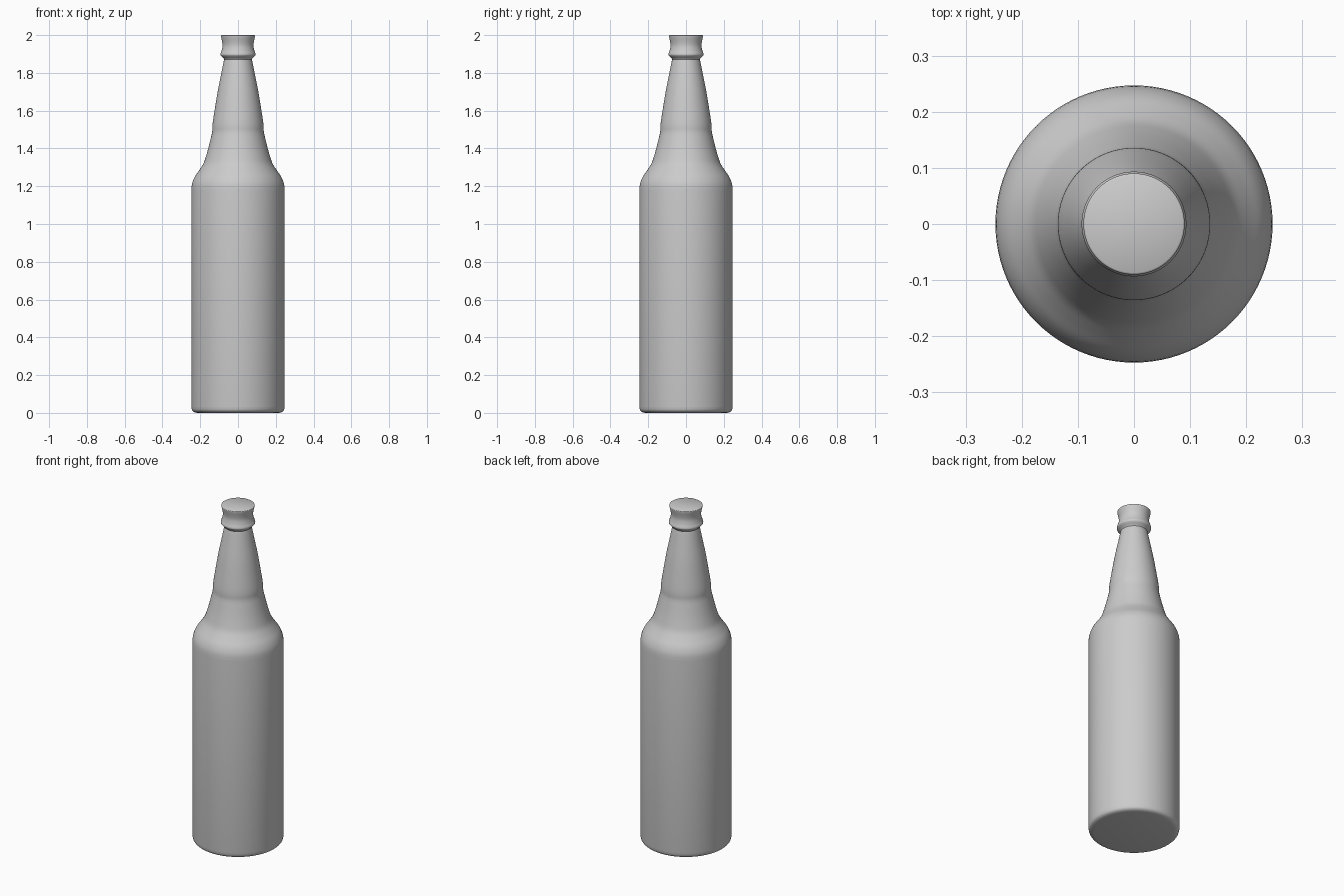
import bpy, bmesh, math
from mathutils import Vector

if "Cube" in bpy.data.objects:
    bpy.data.objects.remove(bpy.data.objects["Cube"])

SEGMENTS = 96


def smooth_path(points, steps=4):
    """Catmull-Rom curve through (radius, height) points."""
    p = [Vector(q) for q in points]
    p = [p[0]] + p + [p[-1]]
    out = []
    for a, b, c, d in zip(p, p[1:], p[2:], p[3:]):
        for i in range(steps):
            t = i / steps
            out.append(0.5 * (2 * b + (c - a) * t + (2 * a - 5 * b + 4 * c - d) * t * t
                              + (3 * b - a - 3 * c + d) * t ** 3))
    return out + [p[-1]]


def lathe(name, profile):
    """Spin a profile about z; its ends lie on the axis."""
    bm = bmesh.new()
    verts = [bm.verts.new((r, 0, z)) for r, z in profile]
    edges = [bm.edges.new(pair) for pair in zip(verts, verts[1:])]
    bmesh.ops.spin(bm, geom=verts + edges, cent=(0, 0, 0), axis=(0, 0, 1),
                   angle=math.tau, steps=SEGMENTS)
    bmesh.ops.remove_doubles(bm, verts=bm.verts, dist=1e-5)
    bmesh.ops.recalc_face_normals(bm, faces=bm.faces)
    mesh = bpy.data.meshes.new(name)
    bm.to_mesh(mesh)
    bm.free()
    obj = bpy.data.objects.new(name, mesh)
    bpy.context.collection.objects.link(obj)
    bpy.ops.object.select_all(action='DESELECT')
    obj.select_set(True)
    bpy.context.view_layer.objects.active = obj
    bpy.ops.object.shade_smooth_by_angle(angle=math.radians(40))
    return obj


# Rounded base
base = smooth_path([(0.215, 0), (0.232, 0.004), (0.243, 0.014), (0.247, 0.032)])
# Curved shoulder flowing into the neck
shoulder = smooth_path([(0.247, 1.18), (0.243, 1.215), (0.229, 1.25), (0.205, 1.285),
                        (0.183, 1.32), (0.169, 1.36), (0.155, 1.41), (0.138, 1.48)])
# Tapered neck above the ridge
neck = smooth_path([(0.136, 1.495), (0.134, 1.535), (0.121, 1.62), (0.106, 1.71),
                    (0.090, 1.79), (0.078, 1.85), (0.073, 1.872)])
# Bulging collar and flared lip
lip = smooth_path([(0.076, 1.877), (0.091, 1.891), (0.093, 1.901), (0.087, 1.917),
                   (0.082, 1.94), (0.083, 1.96), (0.089, 1.988), (0.09, 1.997), (0.087, 2.0)])

lathe("bottle", [(0, 0)] + base + shoulder + neck + lip + [(0, 2.0)])
